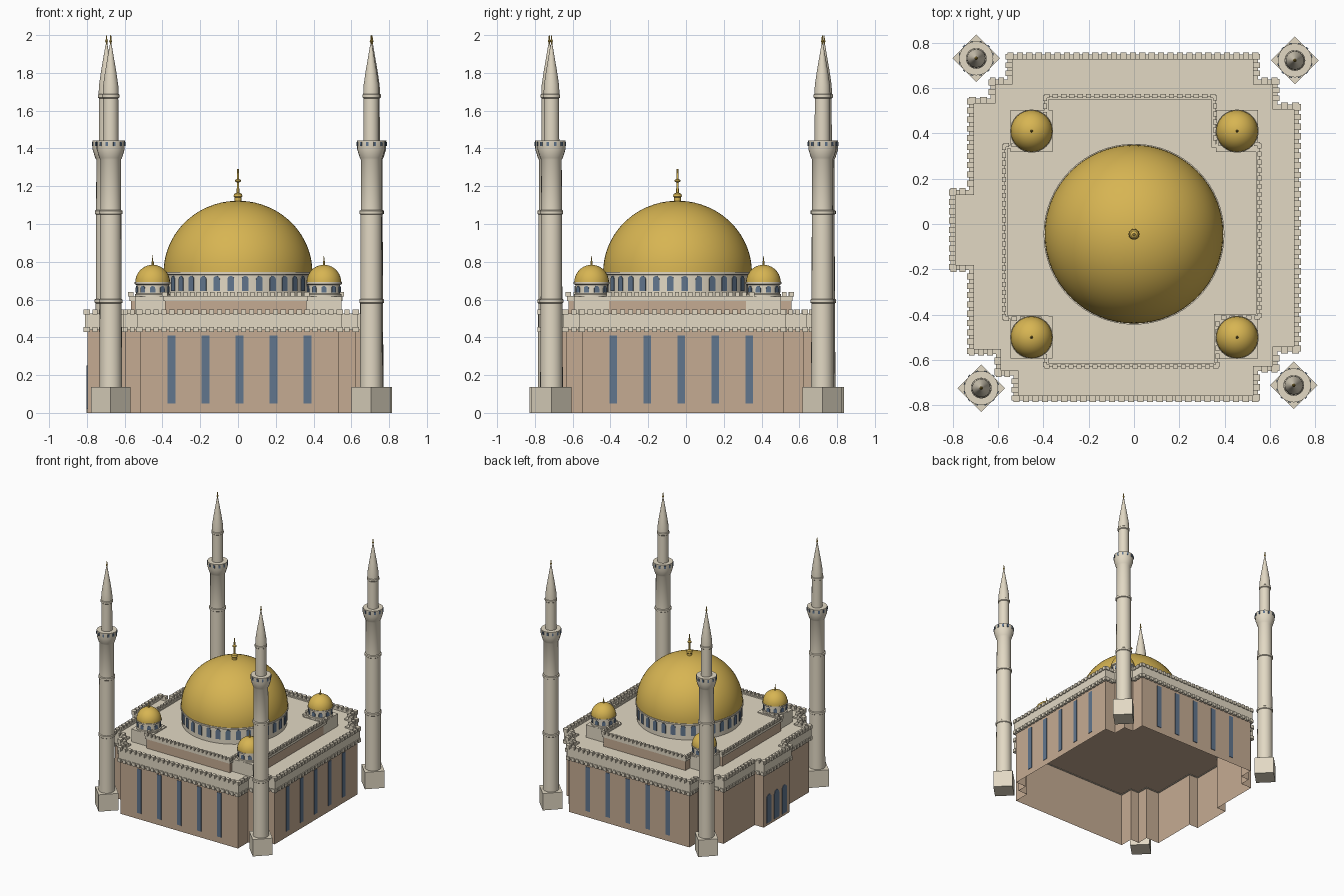
import bpy, bmesh, math
from mathutils import Vector

cube = bpy.data.objects.get("Cube")
if cube:
    bpy.data.objects.remove(cube, do_unlink=True)


def material(name, rgb):
    m = bpy.data.materials.new(name)
    m.use_nodes = True
    m.diffuse_color = (*rgb, 1)
    m.node_tree.nodes["Principled BSDF"].inputs["Base Color"].default_value = (*rgb, 1)
    return m


CREAM = material("cream stone", (0.76, 0.69, 0.55))
TAN = material("tan stone", (0.56, 0.41, 0.29))
GOLD = material("gold", (0.68, 0.46, 0.085))
BLUE = material("blue glass", (0.12, 0.18, 0.27))


def finish(name, bm, mat, smooth=False):
    bmesh.ops.remove_doubles(bm, verts=bm.verts, dist=0.00005)
    bmesh.ops.recalc_face_normals(bm, faces=bm.faces)
    mesh = bpy.data.meshes.new(name)
    bm.to_mesh(mesh)
    bm.free()
    mesh.materials.append(mat)
    ob = bpy.data.objects.new(name, mesh)
    bpy.context.collection.objects.link(ob)
    if smooth:
        bpy.ops.object.select_all(action='DESELECT')
        ob.select_set(True)
        bpy.context.view_layer.objects.active = ob
        bpy.ops.object.shade_smooth_by_angle(angle=math.radians(32))


def box(bm, lo, hi):
    c = [[(lo, hi)[i][0], (lo, hi)[j][1], (lo, hi)[k][2]]
         for i in (0, 1) for j in (0, 1) for k in (0, 1)]
    v = [bm.verts.new(p) for p in c]
    for f in ((0, 1, 3, 2), (4, 6, 7, 5), (0, 4, 5, 1), (2, 3, 7, 6), (0, 2, 6, 4), (1, 5, 7, 3)):
        bm.faces.new([v[i] for i in f])


def edges(outline):
    return [(Vector(a), Vector(b)) for a, b in zip(outline, outline[1:] + outline[:1])]


def outward(a, b):
    d = (b - a).normalized()
    return Vector((d.y, -d.x))


def inset(outline, d):
    """Shrink a right-angled counter-clockwise outline by d."""
    n = [outward(a, b) for a, b in edges(outline)]
    return [Vector(p) - d * (n[i] + n[i - 1]) for i, p in enumerate(outline)]


def sheet(bm, low, zlow, high, zhigh):
    a = [bm.verts.new((p[0], p[1], zlow)) for p in low]
    b = [bm.verts.new((p[0], p[1], zhigh)) for p in high]
    for i in range(len(a)):
        j = (i + 1) % len(a)
        bm.faces.new((a[i], a[j], b[j], b[i]))


def slab(bm, outline, z):
    bm.faces.new([bm.verts.new((p[0], p[1], z)) for p in outline])


def walls(name, outline, z0, z1):
    """Shell closed at the top and open below."""
    bm = bmesh.new()
    sheet(bm, outline, z0, outline, z1)
    slab(bm, outline, z1)
    finish(name, bm, TAN)


def roof(name, outline, z):
    bm = bmesh.new()
    slab(bm, outline, z)
    finish(name, bm, CREAM)


def parapet(name, outline, z0, z1, thick):
    bm = bmesh.new()
    out, inn = inset(outline, 0.008), inset(outline, 0.008 + thick)
    for lo, zl, hi, zh in ((out, z0, out, z1), (out, z1, inn, z1),
                           (inn, z1, inn, z0), (inn, z0, out, z0)):
        sheet(bm, lo, zl, hi, zh)
    finish(name, bm, CREAM)


def teeth(name, outline, z0, z1, depth, pitch=0.042, fill=0.65):
    """Row of small blocks following an outline."""
    bm = bmesh.new()
    for a, b in edges(outline):
        n, length = outward(a, b), (b - a).length
        count = max(1, round(length / pitch))
        step = (b - a) / count
        for i in range(count):
            p = a + step * (i + 0.5 - fill / 2)
            q = p + step * fill - n * depth
            box(bm, (min(p.x, q.x), min(p.y, q.y), z0), (max(p.x, q.x), max(p.y, q.y), z1))
    finish(name, bm, CREAM)


def lathe(name, profile, centre, mat, seg=32):
    bm = bmesh.new()
    rings = [[bm.verts.new((centre[0] + r * math.cos(math.tau * i / seg),
                            centre[1] + r * math.sin(math.tau * i / seg), z))
              for i in range(seg)] for r, z in profile]
    for a, b in zip(rings, rings[1:]):
        for i in range(seg):
            j = (i + 1) % seg
            bm.faces.new((a[i], a[j], b[j], b[i]))
    finish(name, bm, mat, True)


def pane(bm, at, angle, width, z0, z1, arched=False):
    """Thin window plate facing the given compass angle."""
    n = Vector((math.cos(angle), math.sin(angle), 0))
    side, w = Vector((-n.y, n.x, 0)), width / 2
    pts = [(-w, z0), (w, z0)]
    if arched:
        pts += [(w * math.cos(t * math.pi / 6), z1 - w + w * math.sin(t * math.pi / 6)) for t in range(7)]
    else:
        pts += [(w, z1), (-w, z1)]
    back, front = [[bm.verts.new(Vector((*at, z)) + side * s + n * d) for s, z in pts]
                   for d in (0.0003, 0.004)]
    bm.faces.new(front)
    for i in range(len(pts)):
        j = (i + 1) % len(pts)
        bm.faces.new((back[i], back[j], front[j], front[i]))


def window_ring(name, centre, radius, count, width, z0, z1, arched=True):
    bm = bmesh.new()
    for i in range(count):
        t = math.tau * (i + 0.5) / count
        pane(bm, (centre[0] + radius * math.cos(t), centre[1] + radius * math.sin(t)),
             t, width, z0, z1, arched)
    finish(name, bm, BLUE)


def dome_profile(r, z, height, steps):
    return [(r * math.cos(math.pi / 2 * i / steps), z + height * math.sin(math.pi / 2 * i / steps))
            for i in range(steps + 1)]


# Main hall: open shell with stepped corners and an entrance bay on one side
hall = [(-.54, -.786), (.556, -.786), (.556, -.656), (.641, -.656), (.641, -.571), (.736, -.571),
        (.736, .536), (.641, .536), (.641, .646), (.556, .646), (.556, .756), (-.566, .756),
        (-.566, .646), (-.641, .646), (-.641, .561), (-.736, .561), (-.736, .159), (-.817, .159),
        (-.817, -.211), (-.736, -.211), (-.736, -.581), (-.616, -.581), (-.616, -.676), (-.54, -.676)]
walls("hall_walls", inset(hall, 0.02), 0, 0.442)
roof("hall_roof", inset(hall, 0.02), 0.515)
parapet("hall_parapet", hall, 0.44, 0.527, 0.022)
teeth("hall_dentils", hall, 0.428, 0.455, 0.019)
teeth("hall_merlons", hall, 0.52, 0.548, 0.03)

# Upper tier
tier = [(-.402, -.638), (.378, -.638), (.378, -.422), (.562, -.422), (.562, .362), (.367, .362),
        (.367, .573), (-.402, .573), (-.402, .357), (-.582, .357), (-.582, -.427), (-.402, -.427)]
walls("tier_walls", inset(tier, 0.015), 0.51, 0.6)
roof("tier_roof", inset(tier, 0.015), 0.61)
parapet("tier_parapet", tier, 0.592, 0.62, 0.016)
teeth("tier_merlons", tier, 0.616, 0.64, 0.018, 0.036)

# Tall windows on three sides, arched doors on the entrance bay
bm = bmesh.new()
for i in range(-2, 3):
    s = 0.008 + 0.18 * i
    pane(bm, (s, -0.766), -math.pi / 2, 0.04, 0.05, 0.41)
    pane(bm, (s, 0.736), math.pi / 2, 0.04, 0.05, 0.41)
    pane(bm, (0.716, s - 0.033), 0, 0.04, 0.05, 0.41)
finish("hall_windows", bm, BLUE)
bm = bmesh.new()
for i in (-1, 0, 1):
    pane(bm, (-0.797, -0.025 + 0.1 * i), math.pi, 0.06, 0.02, 0.25, True)
finish("entrance_arches", bm, BLUE)

# Great dome on its drum
mid = (0, -0.045)
lathe("main_drum", [(.388, .6), (.388, .73), (.399, .733), (.399, .745), (.38, .745)], mid, CREAM, 64)
window_ring("main_drum_windows", mid, 0.388, 32, 0.036, 0.645, 0.725)
lathe("main_dome", dome_profile(0.394, 0.743, 0.38, 20), mid, GOLD, 64)
lathe("main_finial", [(.018, 1.11), (.018, 1.14), (.024, 1.146), (.02, 1.16), (.007, 1.166), (.006, 1.22),
                      (.016, 1.225), (.016, 1.232), (.006, 1.238), (.005, 1.29), (0, 1.292)], mid, GOLD, 12)

# Four corner domes on square blocks
for x in (-0.452, 0.455):
    for y in (-0.5, 0.41):
        c, h = (x, y), 0.093
        bm = bmesh.new()
        box(bm, (x - h, y - h, 0.51), (x + h, y + h, 0.617))
        finish("corner_block", bm, CREAM)
        lathe("corner_drum", [(.093, .615), (.093, .628), (.086, .632), (.086, .678), (.095, .682),
                              (.095, .692), (.08, .692)], c, CREAM)
        window_ring("corner_drum_windows", c, 0.086, 10, 0.028, 0.638, 0.672)
        lathe("corner_dome", dome_profile(0.092, 0.69, 0.094, 10), c, GOLD)
        lathe("corner_finial", [(.006, .778), (.006, .8), (.003, .805), (0, .845)], c, GOLD, 8)

# Four minarets on diamond-set pedestals
shaft = [(.06, .13), (.058, .58), (.063, .584), (.063, .6), (.057, .604), (.056, 1.05), (.062, 1.054),
         (.062, 1.07), (.055, 1.074), (.054, 1.34), (.06, 1.35), (.074, 1.395), (.075, 1.443), (.041, 1.443),
         (.04, 1.665), (.046, 1.67), (.046, 1.685), (.042, 1.688), (.04, 1.735), (.029, 1.81),
         (.017, 1.88), (.006, 1.945), (.003, 1.955), (0, 1.956)]
for c in ((-0.696, 0.731), (0.71, 0.722), (-0.674, -0.724), (0.705, -0.712)):
    bm = bmesh.new()
    bmesh.ops.create_cone(bm, cap_ends=True, segments=4, radius1=0.105, radius2=0.105, depth=0.137)
    bmesh.ops.translate(bm, verts=bm.verts, vec=(*c, 0.0685))
    finish("minaret_pedestal", bm, CREAM)
    lathe("minaret_shaft", shaft, c, CREAM, 24)
    window_ring("minaret_balcony_windows", c, 0.0745, 12, 0.013, 1.413, 1.435, False)
    lathe("minaret_finial", [(.004, 1.945), (.004, 1.96), (.008, 1.968), (.004, 1.976), (.003, 1.996), (0, 2)],
          c, GOLD, 8)
